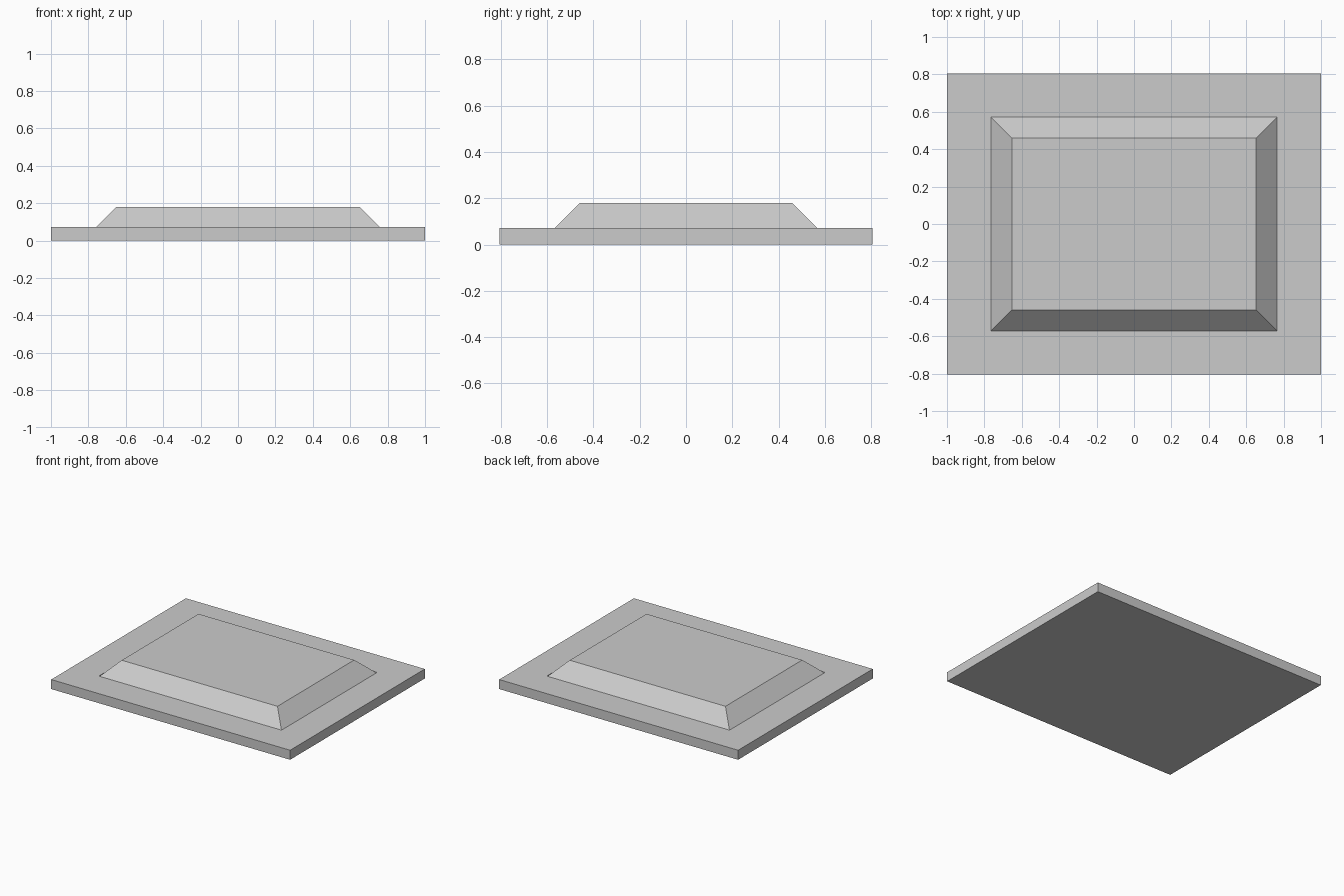
import bpy
import bmesh

if "Cube" in bpy.data.objects:
    bpy.data.objects.remove(bpy.data.objects["Cube"])

# Rectangular rings (half width, half depth, height), from the underside up
rings = [
    (1.0, 0.805, 0.0),       # underside
    (1.0, 0.805, 0.072),     # outer rim
    (0.765, 0.572, 0.072),   # inner edge of the border
    (0.765, 0.572, 0.066),   # shallow step at the foot of the slope
    (0.652, 0.459, 0.179),   # raised field
]


def ring_verts(bm, hx, hy, z):
    return [bm.verts.new((sx * hx, sy * hy, z))
            for sx, sy in ((-1, -1), (1, -1), (1, 1), (-1, 1))]


bm = bmesh.new()
loops = [ring_verts(bm, *r) for r in rings]

# Sides, border and slopes
for low, high in zip(loops, loops[1:]):
    for i in range(4):
        j = (i + 1) % 4
        bm.faces.new((low[i], low[j], high[j], high[i]))

# Underside and flat top
bm.faces.new(loops[0][::-1])
bm.faces.new(loops[-1])

mesh = bpy.data.meshes.new("raised_panel")
bm.to_mesh(mesh)
bm.free()
panel = bpy.data.objects.new("raised_panel", mesh)
bpy.context.collection.objects.link(panel)
